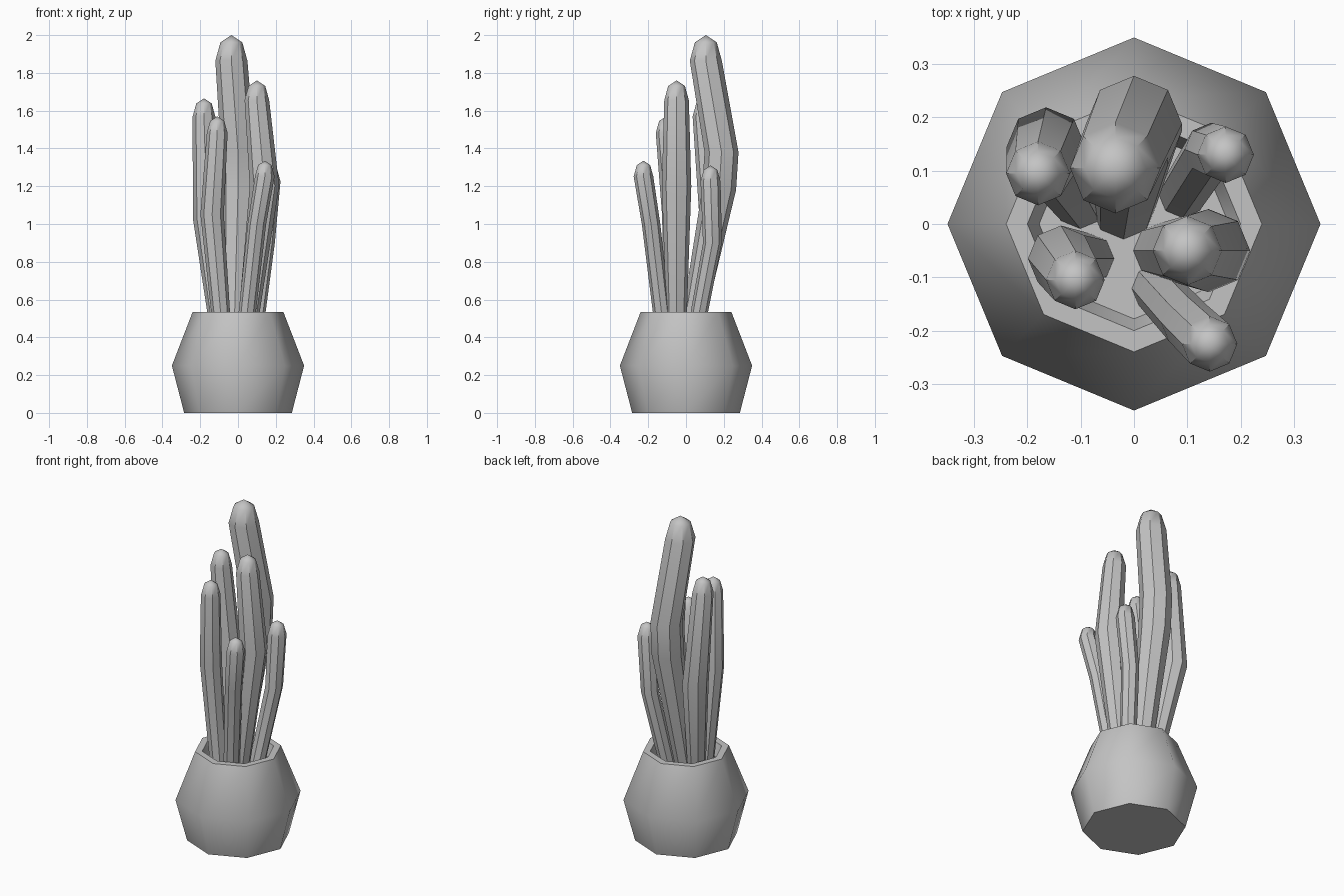
import bpy
import math

if "Cube" in bpy.data.objects:
    bpy.data.objects.remove(bpy.data.objects["Cube"], do_unlink=True)

SIDES = 8

grey = bpy.data.materials.new("plain grey")
grey.use_nodes = True
grey.diffuse_color = (0.55, 0.55, 0.55, 1)
grey.node_tree.nodes["Principled BSDF"].inputs["Base Color"].default_value = (0.55, 0.55, 0.55, 1)


def loft(name, rings, smooth_angle, tip=None):
    """Skin octagonal rings (x, y, z, radius); close with a fan to tip or a flat cap."""
    verts, faces = [], []
    for x, y, z, r in rings:
        for i in range(SIDES):
            a = math.tau * i / SIDES
            verts.append((x + r * math.cos(a), y + r * math.sin(a), z))
    for k in range(len(rings) - 1):
        for i in range(SIDES):
            j = (i + 1) % SIDES
            low, high = k * SIDES, (k + 1) * SIDES
            faces.append((low + i, low + j, high + j, high + i))
    faces.append(tuple(reversed(range(SIDES))))
    last = (len(rings) - 1) * SIDES
    if tip:
        verts.append(tip)
        faces += [(last + i, last + (i + 1) % SIDES, len(verts) - 1) for i in range(SIDES)]
    else:
        faces.append(tuple(range(last, last + SIDES)))
    mesh = bpy.data.meshes.new(name)
    mesh.from_pydata(verts, [], faces)
    mesh.materials.append(grey)
    obj = bpy.data.objects.new(name, mesh)
    bpy.context.collection.objects.link(obj)
    bpy.ops.object.select_all(action="DESELECT")
    obj.select_set(True)
    bpy.context.view_layer.objects.active = obj
    bpy.ops.object.shade_smooth_by_angle(angle=math.radians(smooth_angle))
    return obj


def cactus(name, path, tip, r):
    """Bent stem along path points, ending in a rounded crown at tip."""
    x, y, z = tip
    crown = [(x, y, z - 1.6 * r, r), (x, y, z - 0.45 * r, 0.68 * r)]
    loft(name, path + crown, 40, tip)


# Pot: outer wall, rim, inner wall and soil floor
pot_profile = [(0.285, 0), (0.35, 0.25), (0.24, 0.535), (0.2, 0.535), (0.178, 0.46)]
loft("pot", [(0, 0, z, r) for r, z in pot_profile], 50)

# Stems, rooted in the soil
cactus("tall_back_stem", [(-0.02, 0.03, 0.45, 0.06), (0, 0.175, 1.18, 0.09),
                          (0, 0.188, 1.38, 0.09)], (-0.035, 0.105, 2), 0.085)
cactus("back_right_stem", [(-0.1, 0.04, 0.45, 0.05), (-0.165, 0.145, 1.03, 0.074)],
       (-0.18, 0.095, 1.665), 0.06)
cactus("back_left_stem", [(0.09, 0.055, 0.45, 0.045), (0.145, 0.14, 0.9, 0.05)],
       (0.172, 0.13, 1.31), 0.053)
cactus("front_right_stem", [(-0.085, -0.065, 0.45, 0.048), (-0.137, -0.065, 1.05, 0.062)],
       (-0.11, -0.105, 1.57), 0.055)
cactus("front_left_stem", [(0.05, -0.05, 0.45, 0.052), (0.14, -0.05, 1.2, 0.078)],
       (0.1, -0.05, 1.76), 0.065)
cactus("small_front_stem", [(0.04, -0.12, 0.45, 0.045), (0.1, -0.185, 1, 0.049)],
       (0.142, -0.225, 1.335), 0.052)
